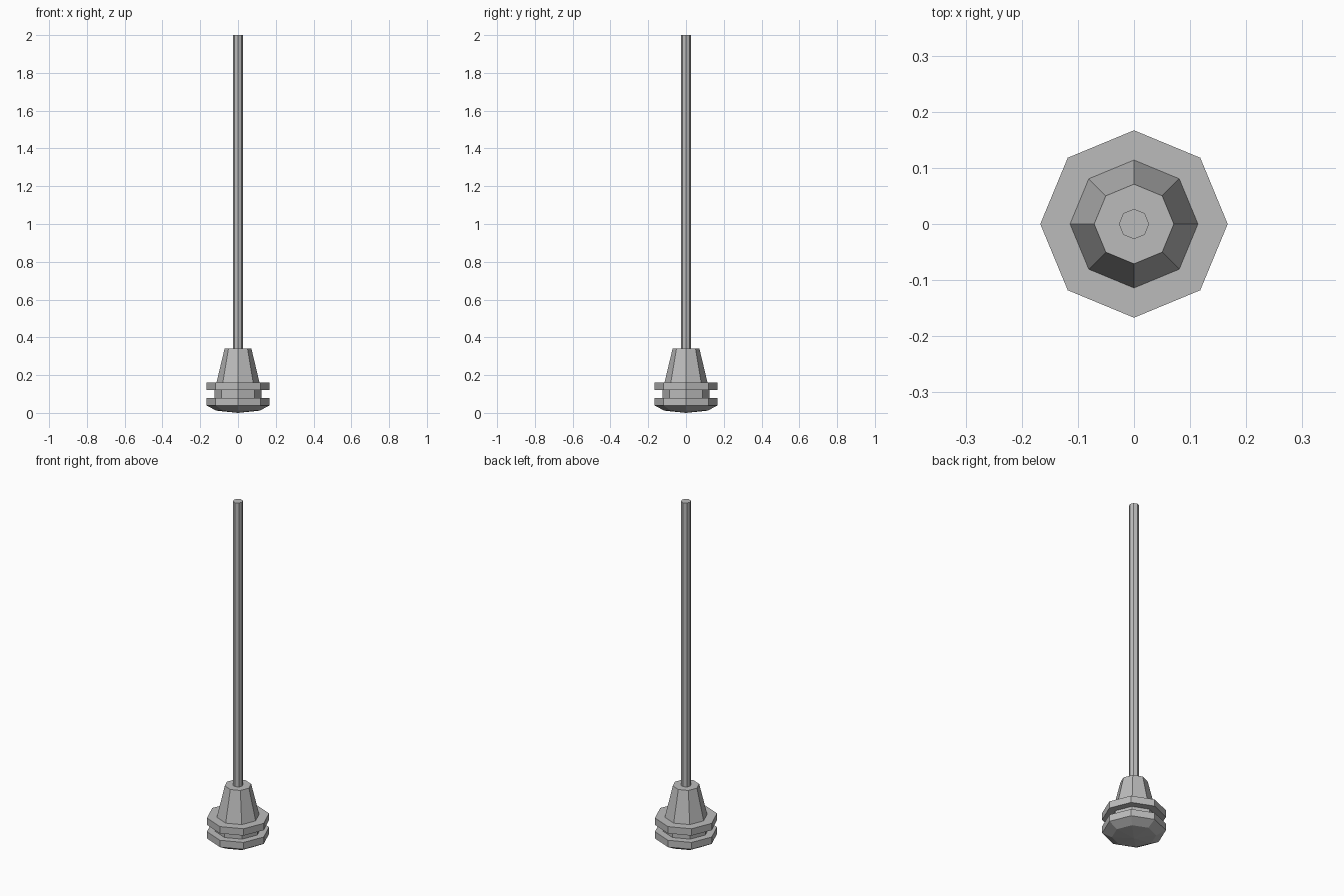
import bpy
import bmesh
from math import cos, sin, pi

SIDES = 8

cube = bpy.data.objects.get("Cube")
if cube:
    bpy.data.objects.remove(cube, do_unlink=True)

grey = bpy.data.materials.new("plain grey")
grey.use_nodes = True
colour = (0.5, 0.5, 0.5, 1)
grey.diffuse_color = colour
grey.node_tree.nodes["Principled BSDF"].inputs["Base Color"].default_value = colour


def turned(name, profile):
    """Eight-sided solid from (radius, height) pairs, bottom to top."""
    bm = bmesh.new()
    rings = []
    for radius, z in profile:
        if radius == 0:
            rings.append([bm.verts.new((0, 0, z))] * SIDES)
        else:
            angles = [2 * pi * i / SIDES for i in range(SIDES)]
            rings.append([bm.verts.new((radius * cos(a), radius * sin(a), z)) for a in angles])
    for low, high in zip(rings, rings[1:]):
        for i in range(SIDES):
            j = (i + 1) % SIDES
            corners = [low[i], low[j], high[j], high[i]]
            bm.faces.new(list(dict.fromkeys(corners)))
    # Close the flat ends
    for ring in (rings[0], rings[-1]):
        if ring[0] is not ring[1]:
            bm.faces.new(ring)
    bmesh.ops.recalc_face_normals(bm, faces=bm.faces)
    mesh = bpy.data.meshes.new(name)
    bm.to_mesh(mesh)
    bm.free()
    mesh.materials.append(grey)
    obj = bpy.data.objects.new(name, mesh)
    bpy.context.collection.objects.link(obj)
    return obj


# Rounded foot, two flanges with a groove between, and the tapered collar
turned("grooved_base", [
    (0, 0), (0.116, 0.012), (0.167, 0.04), (0.167, 0.08),
    (0.125, 0.08), (0.125, 0.12),
    (0.167, 0.12), (0.167, 0.16),
    (0.114, 0.16), (0.071, 0.34),
])

# Long thin rod standing in the collar
turned("rod", [(0.027, 0.34), (0.027, 2.0)])
